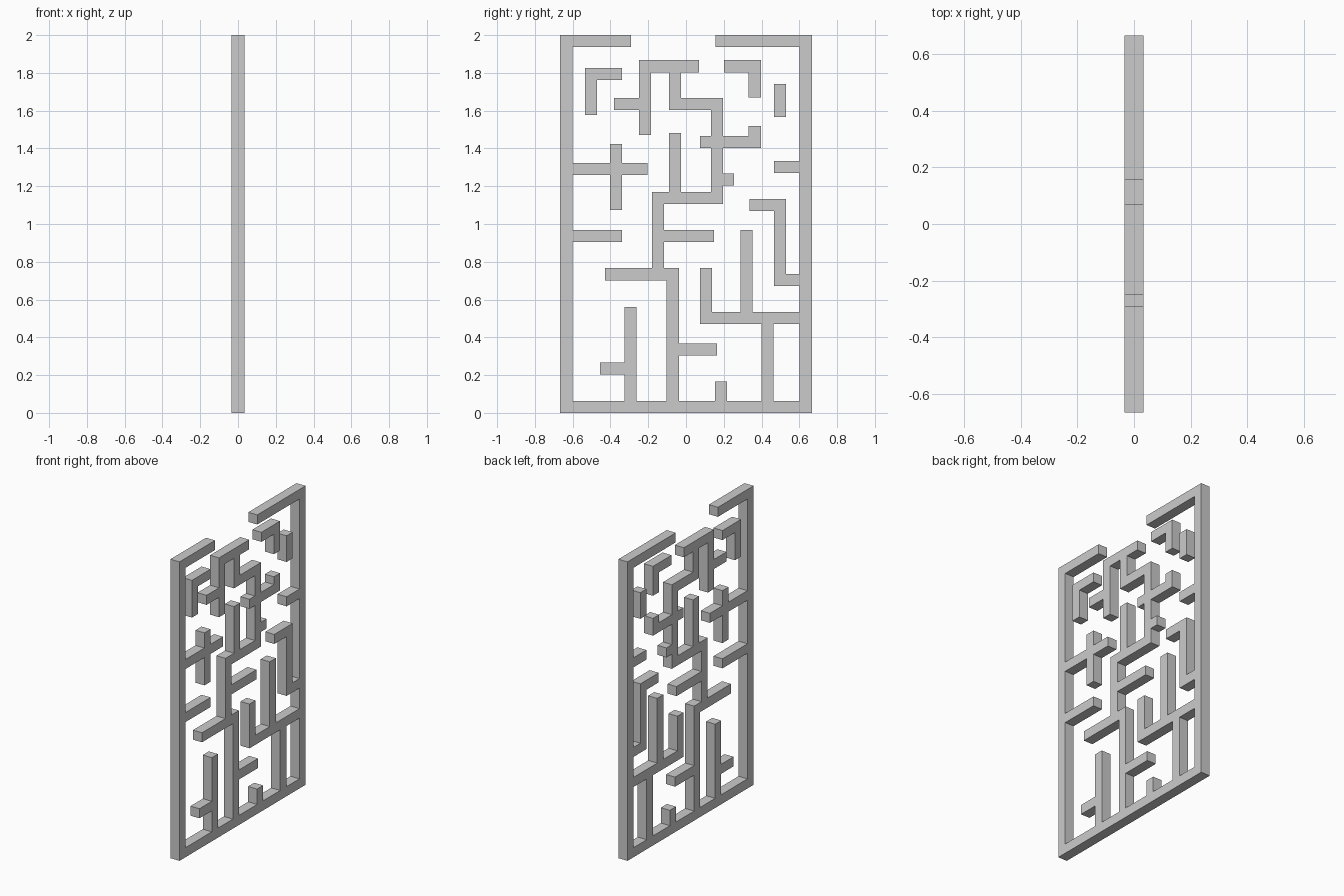
import bpy, bmesh, math

if "Cube" in bpy.data.objects:
    bpy.data.objects.remove(bpy.data.objects["Cube"])

W = 0.064      # wall width
D = 0.0333     # half depth
E = 0.666      # half width of the panel


def H(y0, y1, z):
    """Horizontal wall whose lower edge is at z."""
    return (y0, y1, z, z + W)


def V(y, z0, z1):
    """Vertical wall whose left edge is at y."""
    return (y, y + W, z0, z1)


def build(name, bars):
    """Merge overlapping wall rectangles into one outline, then extrude in x."""
    ys = sorted({round(v, 4) for b in bars for v in b[:2]})
    zs = sorted({round(v, 4) for b in bars for v in b[2:]})
    bm = bmesh.new()
    verts = {}

    def vert(i, j):
        if (i, j) not in verts:
            verts[i, j] = bm.verts.new((-D, ys[i], zs[j]))
        return verts[i, j]

    for i in range(len(ys) - 1):
        for j in range(len(zs) - 1):
            cy, cz = (ys[i] + ys[i + 1]) / 2, (zs[j] + zs[j + 1]) / 2
            if any(a < cy < b and c < cz < d for a, b, c, d in bars):
                bm.faces.new([vert(i, j), vert(i + 1, j), vert(i + 1, j + 1), vert(i, j + 1)])
    ext = bmesh.ops.extrude_face_region(bm, geom=bm.faces[:], use_keep_orig=True)
    moved = [g for g in ext["geom"] if isinstance(g, bmesh.types.BMVert)]
    bmesh.ops.translate(bm, verts=moved, vec=(2 * D, 0, 0))
    bmesh.ops.recalc_face_normals(bm, faces=bm.faces[:])
    bmesh.ops.dissolve_limit(bm, angle_limit=math.radians(1),
                             verts=bm.verts[:], edges=bm.edges[:])
    mesh = bpy.data.meshes.new(name)
    bm.to_mesh(mesh)
    bm.free()
    bpy.context.collection.objects.link(bpy.data.objects.new(name, mesh))


# Outer border with the gap at the top
border = [V(-E, 0, 2), V(E - W, 0, 2), H(-E, E, 0),
          H(-E, -0.29, 2 - W), H(0.156, E, 2 - W)]

# Walls growing from the left side
left_walls = [H(-E, -0.205, 1.259), V(-0.402, 1.073, 1.424), H(-E, -0.338, 0.904)]

# Walls growing from the right side
right_walls = [H(0.466, E, 1.27),
               H(0.336, 0.53, 1.068), V(0.466, 0.671, 1.132), H(0.466, E, 0.671),
               H(0.074, E, 0.47), V(0.074, 0.47, 0.766), V(0.288, 0.47, 0.967),
               V(0.399, 0, 0.5)]

# Walls growing from the floor
floor_walls = [V(0.154, 0, 0.167), V(-0.325, 0, 0.56), H(-0.455, -0.3, 0.204),
               V(-0.102, 0, 0.766), H(-0.102, 0.163, 0.304)]

# Long central wall climbing to the top
central_walls = [H(-0.428, -0.038, 0.702), V(-0.18, 0.702, 1.169), H(-0.18, 0.148, 0.904),
                 H(-0.18, 0.196, 1.105), V(-0.09, 1.105, 1.481), V(0.132, 1.105, 1.667),
                 H(0.132, 0.254, 1.203), H(0.074, 0.396, 1.403), V(0.332, 1.403, 1.519),
                 H(-0.09, 0.196, 1.603), V(-0.09, 1.603, 1.867), H(-0.248, 0.07, 1.803),
                 V(-0.248, 1.47, 1.867), H(-0.38, -0.2, 1.603)]

build("maze_walls", border + left_walls + right_walls + floor_walls + central_walls)

# Free-standing pieces
build("island_left", [H(-0.534, -0.338, 1.762), V(-0.534, 1.577, 1.826)])
build("island_right", [H(0.2, 0.396, 1.803), V(0.332, 1.67, 1.867)])
build("island_bar", [V(0.466, 1.567, 1.742)])
